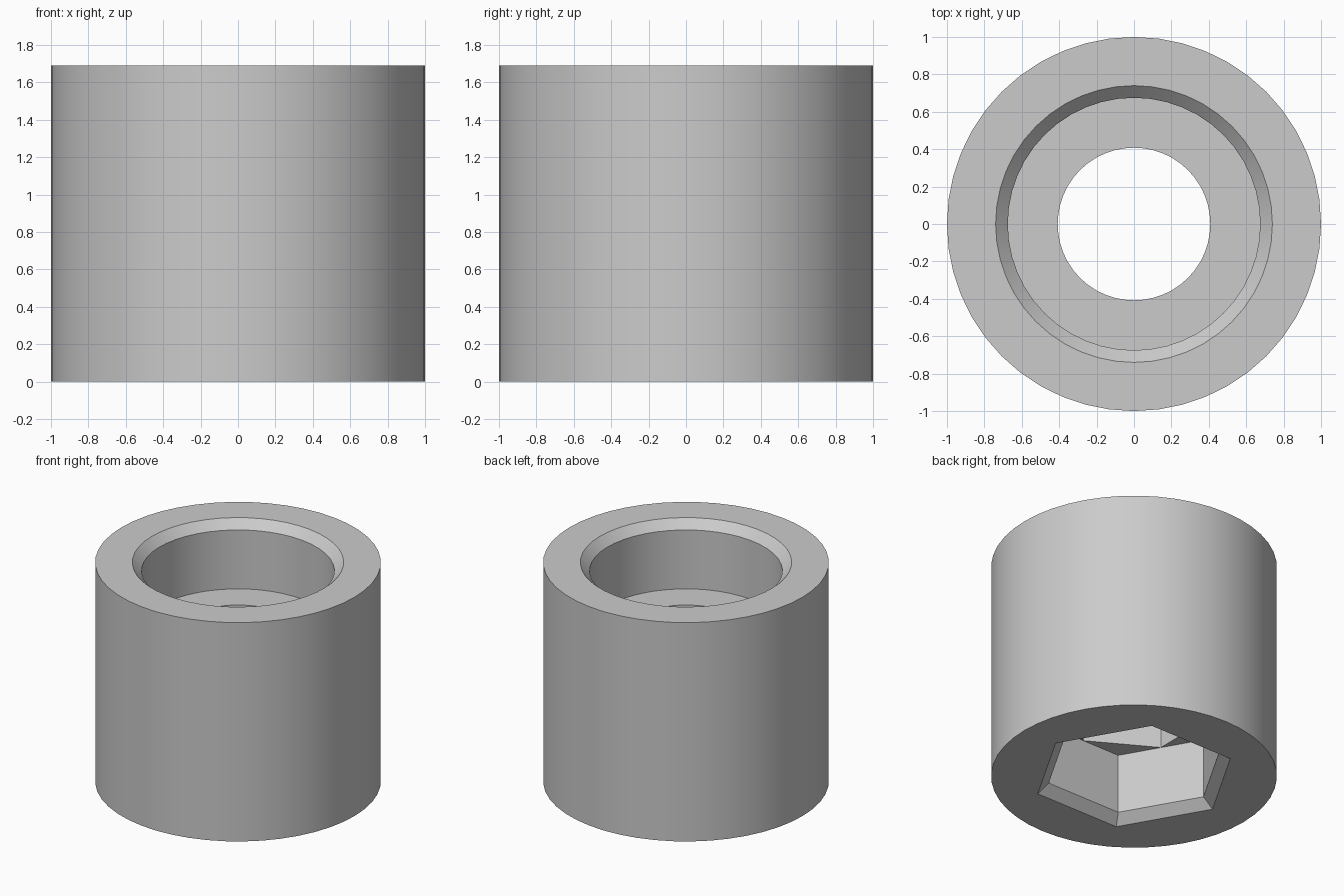
import bpy
import bmesh
from math import radians
from mathutils import Matrix

cube = bpy.data.objects.get("Cube")
if cube:
    bpy.data.objects.remove(cube, do_unlink=True)

HEIGHT = 1.69
SIDES = 48


def solid(name, z0, z1, r0, r1, sides=SIDES, turn=0):
    """Upright prism or frustum; turn is the angle of the first corner."""
    bm = bmesh.new()
    bmesh.ops.create_cone(bm, cap_ends=True, segments=sides,
                          radius1=r0, radius2=r1, depth=z1 - z0)
    # Cone corners start on the +y axis, so turn them to +x
    bm.transform(Matrix.Translation((0, 0, (z0 + z1) / 2))
                 @ Matrix.Rotation(radians(turn - 90), 4, "Z"))
    mesh = bpy.data.meshes.new(name)
    bm.to_mesh(mesh)
    bm.free()
    obj = bpy.data.objects.new(name, mesh)
    bpy.context.collection.objects.link(obj)
    return obj


# Outer sleeve
sleeve = solid("socket_sleeve", 0, HEIGHT, 1, 1)

# Cutters: round bore with chamfer on top, hexagonal socket below
BORE, BEVEL, FLOOR = 0.675, 0.065, 1.17
HEX, FLARE, CEILING = 0.635, 0.082, 0.53
cutters = [
    solid("bore", FLOOR, HEIGHT + 0.1, BORE, BORE),
    solid("bore_chamfer", HEIGHT - BEVEL, HEIGHT + BEVEL, BORE, BORE + 2 * BEVEL),
    solid("through_hole", 0.2, 1.4, 0.408, 0.408),
    solid("hex_socket", -0.1, CEILING, HEX, HEX, 6),
    solid("hex_chamfer", -0.07, 0.07, HEX + 2 * FLARE, HEX, 6),
    solid("inner_relief", 0.3, 0.85, 0.548, 0.548, 6, 30),
]
bpy.context.view_layer.objects.active = sleeve
for cutter in cutters:
    cutter.hide_render = True
    mod = sleeve.modifiers.new(cutter.name, "BOOLEAN")
    mod.operation = "DIFFERENCE"
    mod.solver = "EXACT"
    mod.object = cutter
    bpy.ops.object.modifier_apply(modifier=mod.name)
    bpy.data.objects.remove(cutter, do_unlink=True)

# Plain grey finish
grey = bpy.data.materials.new("plain_grey")
grey.use_nodes = True
colour = (0.6, 0.6, 0.6, 1)
grey.diffuse_color = colour
grey.node_tree.nodes["Principled BSDF"].inputs["Base Color"].default_value = colour
sleeve.data.materials.clear()
sleeve.data.materials.append(grey)

# Smooth the round walls, keep the rims and hex corners sharp
bpy.ops.object.select_all(action="DESELECT")
sleeve.select_set(True)
bpy.ops.object.shade_smooth_by_angle(angle=radians(25))
